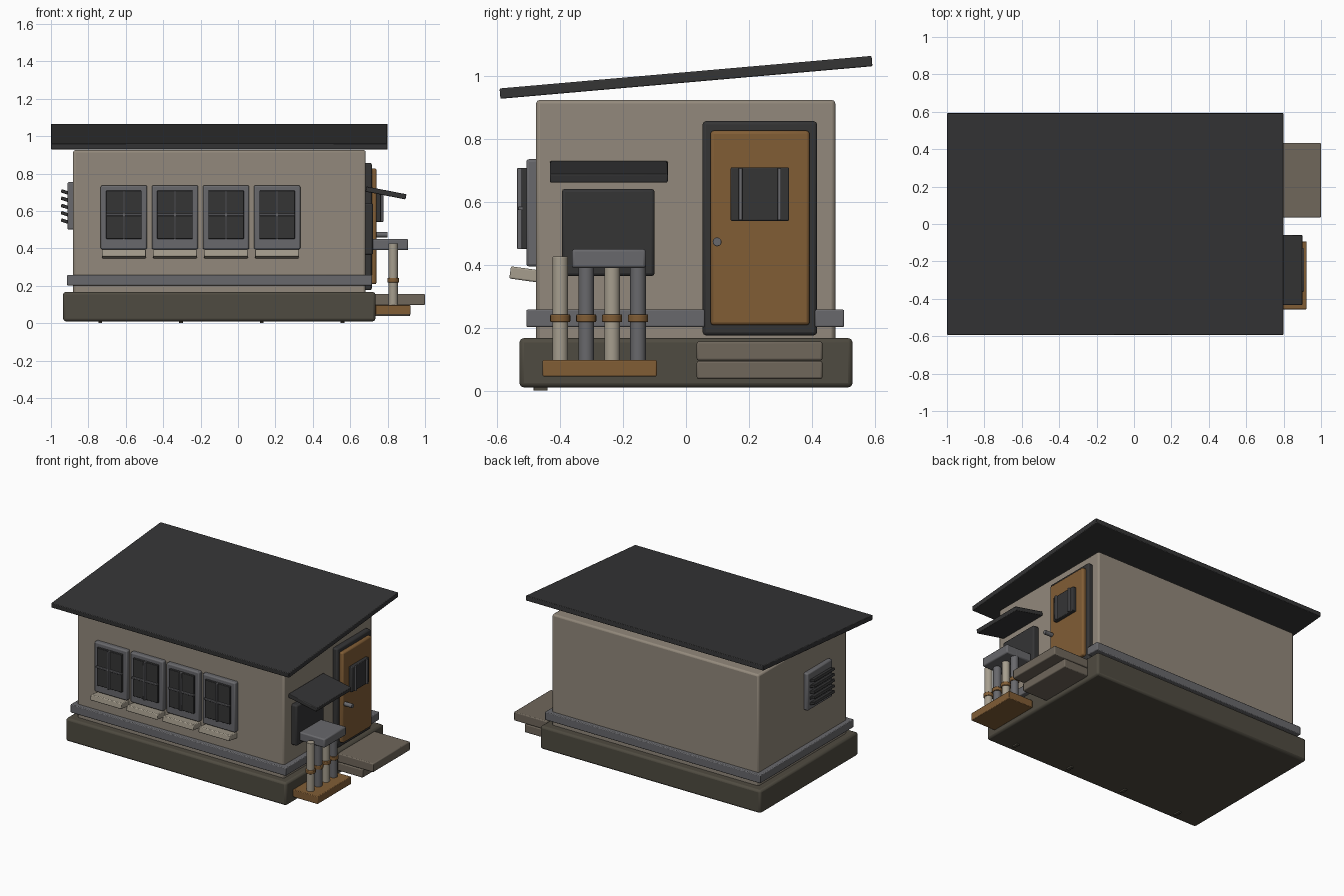
import bpy
from math import radians

if "Cube" in bpy.data.objects:
    bpy.data.objects.remove(bpy.data.objects["Cube"])

# Colours
COL = dict(wall=(.29, .25, .20), base=(.078, .07, .052), dark=(.035, .035, .036),
           grey=(.14, .14, .15), wood=(.22, .11, .036), step=(.16, .135, .105),
           cream=(.38, .34, .27))
MAT = {}
for name, c in COL.items():
    MAT[name] = bpy.data.materials.new(name)
    MAT[name].diffuse_color = (*c, 1)


def finish(o, name, mat, bevel):
    o.name = name
    o.data.materials.append(MAT[mat])
    if bevel:
        m = o.modifiers.new("bevel", "BEVEL")
        m.width, m.segments, m.limit_method = bevel, 2, "ANGLE"
    bpy.ops.object.shade_smooth_by_angle(angle=radians(35))
    return o


def box(name, x, y, z, mat, bevel=.005, rot=(0, 0, 0)):
    """Box from (min, max) ranges, rotated in degrees about its centre."""
    bpy.ops.mesh.primitive_cube_add(size=1, location=[sum(r) / 2 for r in (x, y, z)])
    o = bpy.context.object
    o.scale = [r[1] - r[0] for r in (x, y, z)]
    bpy.ops.object.transform_apply(location=False, rotation=False, scale=True)
    o.rotation_euler = [radians(a) for a in rot]
    return finish(o, name, mat, bevel)


def rod(name, loc, r, h, mat, rot=(0, 0, 0), bevel=.002):
    bpy.ops.mesh.primitive_cylinder_add(vertices=20, radius=r, depth=h, location=loc,
                                        rotation=[radians(a) for a in rot])
    return finish(bpy.context.object, name, mat, bevel)


# Main shell
box("foundation", (-.935, .735), (-.53, .53), (.01, .167), "base", .014)
box("walls", (-.882, .683), (-.477, .475), (.15, .925), "wall", .012)
box("roof", (-1, .8), (-.594, .594), (.98, 1.013), "dark", .004, (5, 0, 0))

# Skirting band, broken at the door
Z = (.202, .258)
box("band_front", (-.914, .717), (-.508, -.47), Z, "grey")
box("band_back", (-.914, .717), (.47, .503), Z, "grey")
box("band_left", (-.914, -.87), (-.508, .503), Z, "grey")
box("band_right_a", (.67, .717), (-.508, .06), Z, "grey")
box("band_right_b", (.67, .717), (.41, .503), Z, "grey")

# Front windows with cross bars and sills
for i in range(4):
    x = -.61 + .273 * i
    box(f"window_frame_{i}", (x - .124, x + .124), (-.508, -.465), (.395, .736), "grey", .008)
    box(f"window_glass_{i}", (x - .095, x + .095), (-.523, -.49), (.45, .708), "dark", .003)
    box(f"window_bar_v_{i}", (x - .006, x + .006), (-.537, -.51), (.45, .708), "grey", .002)
    box(f"window_bar_h_{i}", (x - .095, x + .095), (-.534, -.51), (.574, .585), "grey", .002)
    box(f"window_sill_{i}", (x - .117, x + .117), (-.56, -.465), (.35, .389), "cream", .005, (-8, 0, 0))

# Foundation pegs just showing under the front edge
for i in range(4):
    x = -.737 + .432 * i
    box(f"peg_{i}", (x - .01, x + .01), (-.485, -.44), (0, .03), "base", .002)

# Door
box("door_frame", (.67, .716), (.053, .417), (.176, .857), "dark", .01)
box("door", (.69, .741), (.078, .393), (.208, .827), "wood", .01)
box("door_window", (.72, .765), (.142, .328), (.54, .71), "dark", .004)
for y in (.173, .297):
    box("door_window_bar", (.75, .777), (y - .006, y + .006), (.542, .708), "grey", .002)
rod("door_knob", (.77, .099, .473), .014, .06, "grey", (0, 90, 0))

# Steps
box("upper_step", (.70, 1), (.034, .434), (.096, .156), "step", .006)
box("lower_step", (.70, .92), (.034, .434), (.037, .094), "step", .006)

# Serving hatch with awning and counter
box("hatch", (.67, .722), (-.395, -.1), (.364, .642), "dark", .01)
box("awning", (.682, .9), (-.433, -.058), (.682, .71), "dark", .004, (0, 11, 0))
box("counter", (.717, .91), (-.363, -.128), (.39, .45), "grey", .008)

# Rack of posts with collars on a wooden plinth
box("plinth", (.735, .922), (-.456, -.093), (.045, .097), "wood", .004)
for i in range(4):
    y = -.4 + .0825 * i
    rod(f"post_{i}", (.83, y, .26), .025, .332, ("cream", "grey")[i % 2])
    rod(f"collar_{i}", (.83, y, .23), .032, .025, "wood", bevel=.004)

# Left wall vent with louvres
box("vent_frame", (-.912, -.87), (-.285, -.015), (.5, .754), "grey", .008)
for i in range(5):
    z = .544 + .039 * i
    box(f"louvre_{i}", (-.947, -.895), (-.26, -.04), (z - .009, z + .009), "dark", .003, (0, 18, 0))

for m in bpy.data.materials:
    if m.users and not m.is_grease_pencil:
        m.use_nodes = True
        m.node_tree.nodes["Principled BSDF"].inputs["Base Color"].default_value = m.diffuse_color
